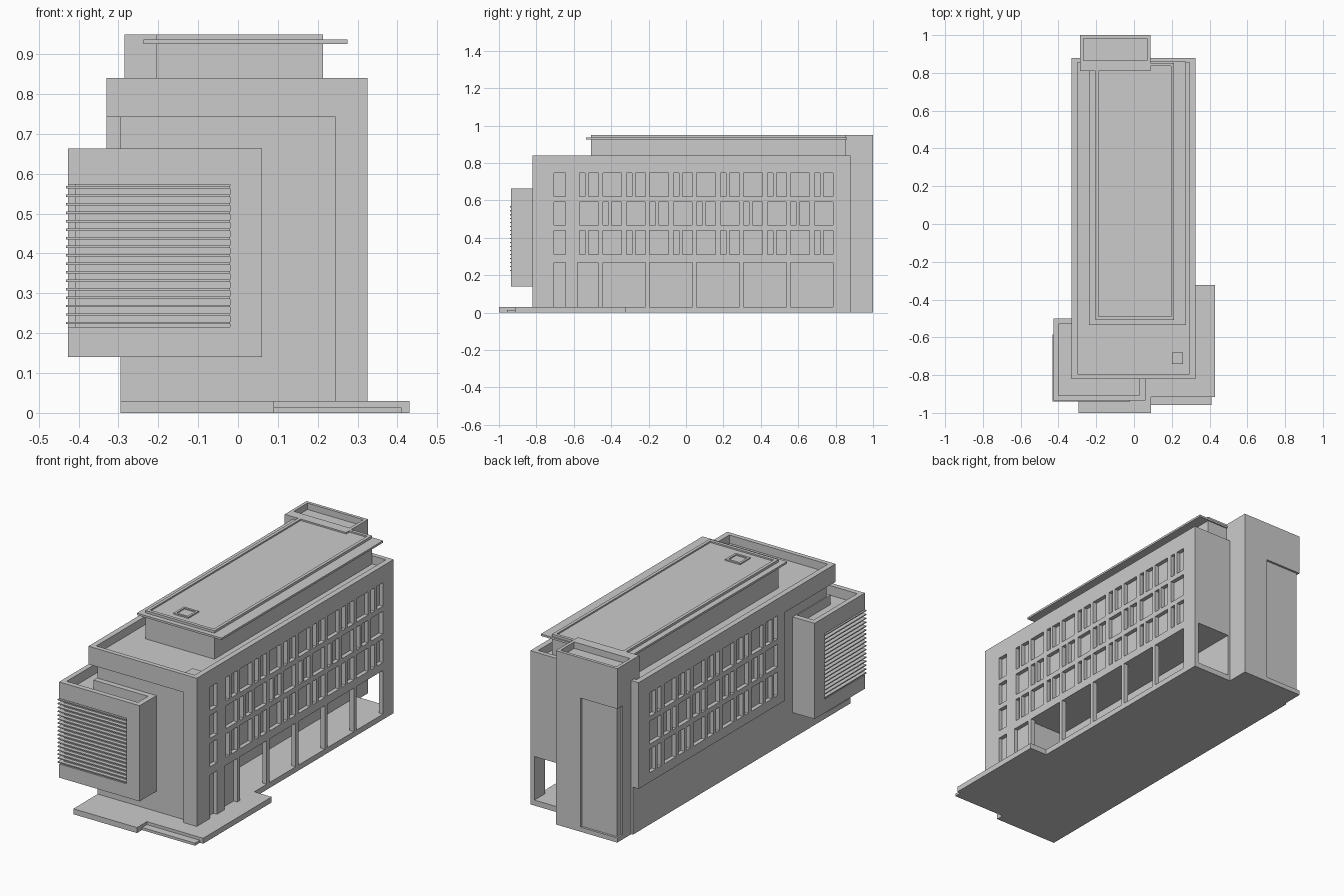
import bpy, bmesh
from mathutils import Vector

if "Cube" in bpy.data.objects:
    bpy.data.objects.remove(bpy.data.objects["Cube"])


def mesh_from_boxes(name, boxes):
    # each box: (x0, x1, y0, y1, z0, z1)
    bm = bmesh.new()
    for x0, x1, y0, y1, z0, z1 in boxes:
        vs = bmesh.ops.create_cube(bm, size=1)["verts"]
        for v in vs:
            v.co = Vector((x0 + (v.co.x + .5) * (x1 - x0),
                           y0 + (v.co.y + .5) * (y1 - y0),
                           z0 + (v.co.z + .5) * (z1 - z0)))
    me = bpy.data.meshes.new(name)
    bm.to_mesh(me)
    bm.free()
    ob = bpy.data.objects.new(name, me)
    bpy.context.collection.objects.link(ob)
    return ob


def cut(ob, boxes):
    # subtract a group of separate boxes and bake the result
    cutter = mesh_from_boxes("cutter", boxes)
    cutter.hide_render = True
    mod = ob.modifiers.new("cut", "BOOLEAN")
    mod.operation, mod.solver, mod.object = "DIFFERENCE", "EXACT", cutter
    dg = bpy.context.evaluated_depsgraph_get()
    me = bpy.data.meshes.new_from_object(ob.evaluated_get(dg))
    ob.modifiers.clear()
    ob.data = me
    bpy.data.objects.remove(cutter)


# window columns along y
A, B, P = -.445, -.32, .251          # wide-first start, narrow-first start, bay pitch
NARROW, MEDIUM, WIDE = .03, .053, .1


def columns(shifted):
    cols = []
    for k in range(-1, 5):
        y = A + k * P
        if shifted:
            cols += [(y, y + NARROW), (y + .048, y + .048 + MEDIUM), (y + .127, y + .127 + WIDE)]
        else:
            cols += [(y, y + WIDE), (y + .127, y + .127 + NARROW), (y + .175, y + .175 + MEDIUM)]
    return [c for c in cols if c[0] > -.6]


rows = [(.312, .44, False), (.468, .592, True), (.62, .748, False)]
right_windows, left_windows = [], []
for z0, z1, shifted in rows:
    right_windows.append((.303, .4, -.705, -.645, z0, z1))
    for y0, y1 in columns(shifted):
        right_windows.append((.303, .4, y0, y1, z0, z1))
        if y0 > B:
            left_windows.append((-.4, -.308, y0, y1, z0, z1))
right_windows += [(.303, .4, -.705, -.645, .03, .268), (.303, .4, -.58, -.47, .03, .268)]

# main building block
body = mesh_from_boxes("main_building", [(-.33, .325, -.82, .88, 0, .84)])
cut(body, [(-.3, .295, -.795, .855, .795, 1)])             # roof pocket
cut(body, [(-.5, -.295, -1, 1, -.1, .26)])                 # left lower setback
cut(body, [(-.5, -.295, -1, -.385, -.2, .742)])            # left front setback
cut(body, [(-.6, .245, -1.1, -.79, -.3, .742)])            # front setback
cut(body, [(.1, .3, -.465, 1, .03, .268)])                 # arcade passage, open at the back
cut(body, [(.28, .5, A + k * P, A + k * P + .228, .03, .268) for k in range(5)])  # arcade bays
cut(body, right_windows + left_windows)

# small roof vent and hatch
mesh_from_boxes("roof_vent", [(.2, .26, -.74, -.68, .79, .808)])

# penthouse with overhanging roof slab and low rim
pent = mesh_from_boxes("penthouse", [(-.205, .213, -.508, .853, .79, .95)])
cut(pent, [(-.188, .196, -.49, .836, .942, 1)])
eave = mesh_from_boxes("penthouse_eave", [(-.237, .275, -.535, .86, .926, .937)])
hatch = mesh_from_boxes("penthouse_hatch", [(-.075, .015, -.45, -.36, .935, .949)])
cut(hatch, [(-.063, .003, -.438, -.372, .943, 1)])

# stair tower at the back with sunken roof and corner panel
tower = mesh_from_boxes("stair_tower", [(-.285, .087, .81, 1, 0, .95)])
cut(tower, [(-.268, .07, .865, .983, .915, 1)])
cut(tower, [(-.5, -.063, .988, 1.2, .025, .73)])
cut(tower, [(-.5, -.275, .955, 1.3, .025, .73)])

# projecting corner box with sunken roof
bay = mesh_from_boxes("corner_box", [(-.427, .06, -.935, -.5, .14, .663)])
cut(bay, [(-.29, .5, -.785, 0, -1, 1)])
cut(bay, [(-.4, .03, -.907, -.82, .61, 1)])
cut(bay, [(-.4, -.3, -.83, -.53, .61, 1)])
cut(bay, [(-.6, -.02, -1.1, -.92, .215, .573)])
cut(bay, [(-.6, -.408, -1.2, -.585, .215, .573)])

# louvers wrapping the box corner
louvers = []
for i in range(17):
    z = .2225 + i * .0213
    louvers += [(-.432, -.02, -.94, -.915, z, z + .006),
                (-.432, -.405, -.915, -.585, z, z + .006)]
mesh_from_boxes("louvers", louvers)

# entrance terrace and step
mesh_from_boxes("terrace", [(-.295, .09, -1, -.78, 0, .03),
                            (.09, .325, -.915, -.78, 0, .03),
                            (.32, .43, -.915, -.323, 0, .03)])
mesh_from_boxes("terrace_step", [(.09, .41, -.957, -.91, 0, .014)])
